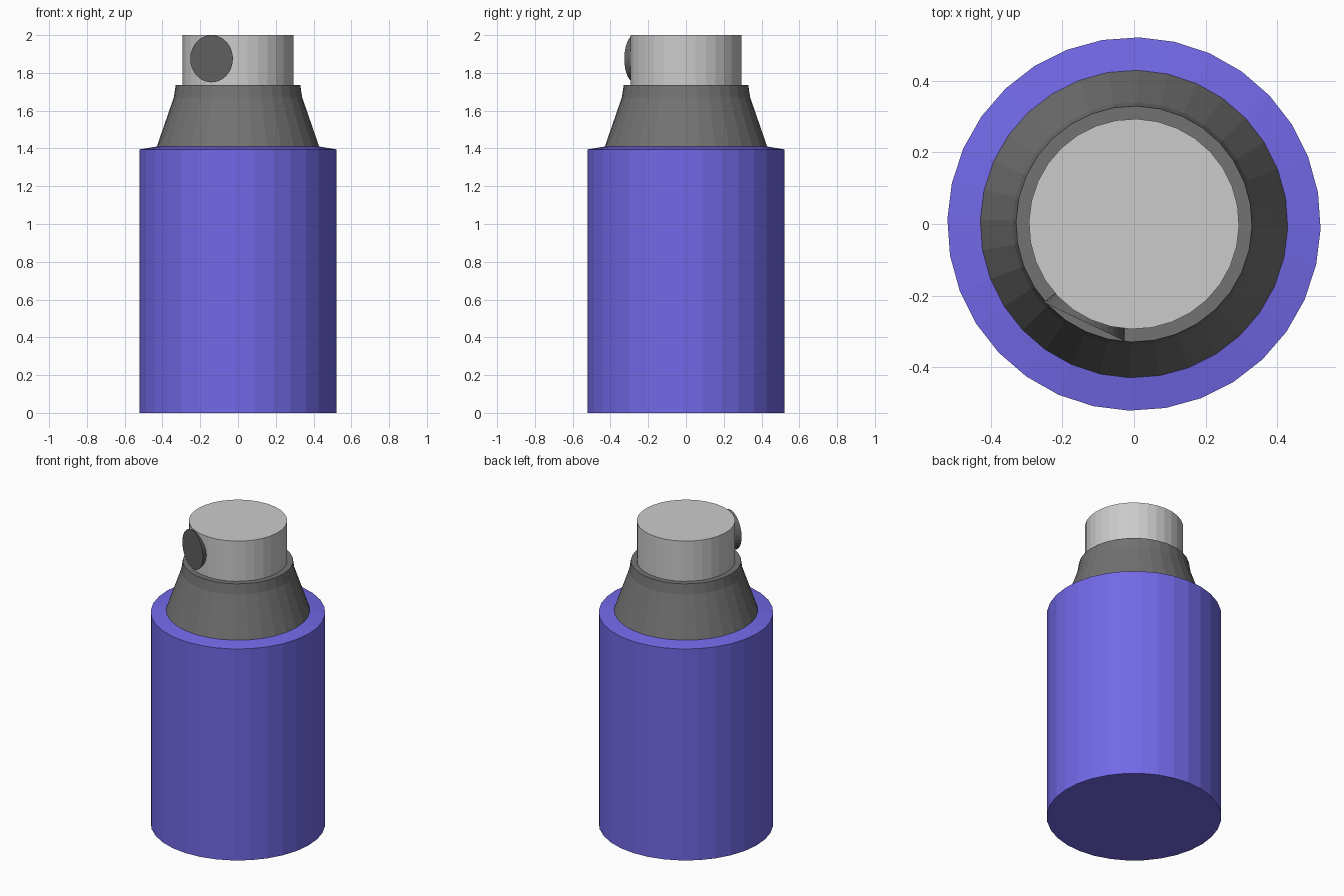
import bpy, bmesh
from math import cos, sin, pi, radians
from mathutils import Matrix, Vector

if "Cube" in bpy.data.objects:
    bpy.data.objects.remove(bpy.data.objects["Cube"])

SIDES = 32
PHASE = radians(-1.5)


def material(name, rgb):
    mat = bpy.data.materials.new(name)
    mat.diffuse_color = (*rgb, 1)
    mat.use_nodes = True
    mat.node_tree.nodes["Principled BSDF"].inputs["Base Color"].default_value = mat.diffuse_color
    return mat


def lathe(name, profile, mat, matrix=Matrix.Identity(4)):
    """Closed solid turned around z from (radius, height) points, bottom to top."""
    bm = bmesh.new()
    rings = [[bm.verts.new((r * cos(PHASE + 2 * pi * i / SIDES),
                            r * sin(PHASE + 2 * pi * i / SIDES), z))
              for i in range(SIDES)] for r, z in profile]
    for low, high in zip(rings, rings[1:]):
        for i in range(SIDES):
            j = (i + 1) % SIDES
            bm.faces.new((low[i], low[j], high[j], high[i]))
    bm.faces.new(rings[0][::-1])
    bm.faces.new(rings[-1])
    bm.transform(matrix)
    mesh = bpy.data.meshes.new(name)
    bm.to_mesh(mesh)
    bm.free()
    mesh.materials.append(mat)
    obj = bpy.data.objects.new(name, mesh)
    bpy.context.collection.objects.link(obj)
    return obj


violet = material("violet", (0.17, 0.14, 0.8))
mid_grey = material("mid_grey", (0.17, 0.17, 0.17))
light_grey = material("light_grey", (0.52, 0.52, 0.52))
dark_grey = material("dark_grey", (0.12, 0.12, 0.12))

# Can body with slightly raised shoulder
lathe("can_body", [(0.522, 0), (0.522, 1.395), (0.43, 1.41)], violet)

# Tapered collar
lathe("collar", [(0.43, 1.41), (0.34, 1.67), (0.33, 1.735)], mid_grey)

# Push button
lathe("push_button", [(0.294, 1.73), (0.294, 2.0)], light_grey)

# Flared nozzle disc, facing front-left
outward = Vector((-0.43, -0.90, 0)).normalized()
aim = (Matrix.Translation((-0.14, -0.273, 1.875))
       @ outward.to_track_quat('Z', 'Y').to_matrix().to_4x4())
lathe("nozzle", [(0.085, -0.085), (0.125, 0)], dark_grey, aim)
